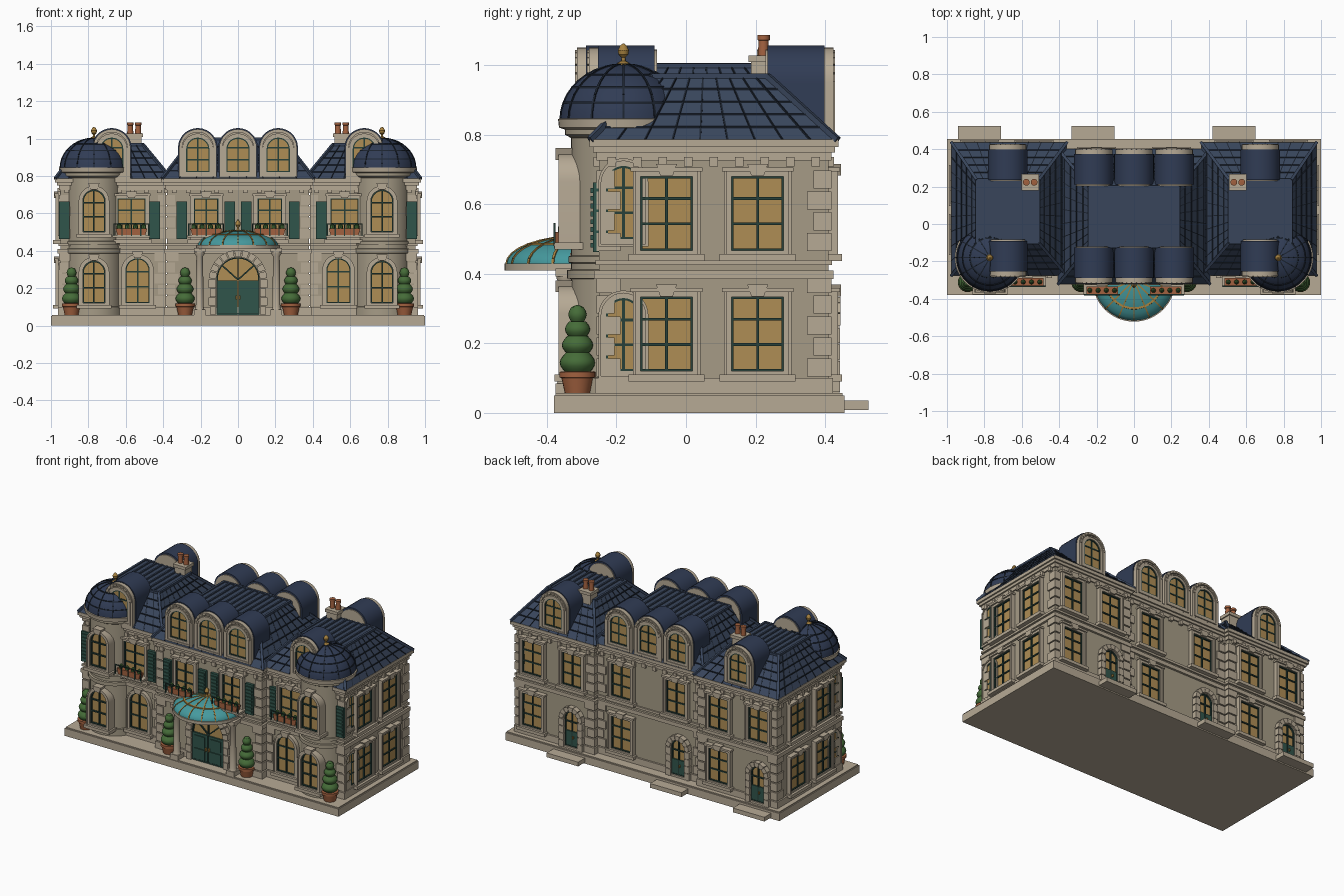
import bpy, bmesh
from math import pi, sin, cos, radians
from mathutils import Vector, Matrix

if "Cube" in bpy.data.objects:
    bpy.data.objects.remove(bpy.data.objects["Cube"])

COL = dict(stone=(.47, .40, .30), wall=(.38, .33, .24), slate=(.04, .06, .105), dome=(.03, .045, .09),
           seam=(.012, .018, .03), glass=(.43, .27, .09), sash=(.02, .05, .04), green=(.03, .09, .07),
           teal=(.06, .32, .34), clay=(.36, .12, .05), leaf=(.06, .15, .04), gold=(.38, .22, .05))
PARTS = {}
I = Matrix.Identity(4)


def at(x, y, z=0, deg=0):
    return Matrix.Translation((x, y, z)) @ Matrix.Rotation(radians(deg), 4, 'Z')


def loft(part, col, M, rings, wrap=False):
    bm = PARTS.setdefault((part, col), bmesh.new())
    vs = [[bm.verts.new(M @ Vector(p)) for p in r] for r in rings]
    n = len(vs[0])
    for a, b in zip(vs, vs[1:] + (vs[:1] if wrap else [])):
        for i in range(n):
            j = (i + 1) % n
            bm.faces.new((a[i], a[j], b[j], b[i]))
    if not wrap:
        bm.faces.new(vs[0])
        bm.faces.new(vs[-1])


def box(part, col, M, x0, x1, y0, y1, z0, z1):
    loft(part, col, M, [[(x0, y0, z), (x1, y0, z), (x1, y1, z), (x0, y1, z)] for z in (z0, z1)])


def prism(part, col, M, pts, y0, y1):
    loft(part, col, M, [[(x, y, z) for x, z in pts] for y in (y0, y1)])


def frame(part, col, M, inner, outer, y0, y1):
    loft(part, col, M, [[(x, y, z) for x, z in o] for o, y in
                        ((outer, y0), (outer, y1), (inner, y1), (inner, y0))], True)


def lathe(part, col, M, prof, n=32):
    loft(part, col, M, [[(r * cos(2 * pi * i / n), r * sin(2 * pi * i / n), z) for i in range(n)] for r, z in prof])


def beam(part, col, p, q, r):
    d = Vector(q) - Vector(p)
    M = Matrix.Translation(p) @ d.to_track_quat('Z', 'Y').to_matrix().to_4x4()
    box(part, col, M, -r, r, -r, r, 0, d.length)


def outline(w, z0, z1, arch, g=0.0):
    w, z0, z1 = w + g, z0 - g, z1 + g
    if not arch:
        return [(-w, z0), (w, z0), (w, z1), (-w, z1)]
    return [(-w, z0), (w, z0)] + [(w * cos(pi * i / 14), z1 - w + w * sin(pi * i / 14)) for i in range(15)]


# window in a wall frame: local x along the wall, -y outward
def window(M, w, z0, z1, arch=False, d=.022, back=.01, sill=True):
    o = lambda g: outline(w, z0, z1, arch, g)
    prism('window_glass', 'glass', M, o(0), -d * .3, back)
    frame('window_sash', 'sash', M, o(-.006), o(.001), -d * .7, back)
    frame('window_surround', 'stone', M, o(0), o(.02), -d, back)
    frame('window_moulding', 'stone', M, o(.014), o(.022), -d - .005, back)
    box('window_sash', 'sash', M, -.004, .004, -d * .65, 0, z0, z1)
    for t in (.36, .7):
        z = z0 + (z1 - z0) * t
        box('window_sash', 'sash', M, -w, w, -d * .6, 0, z - .004, z + .004)
    if sill:
        box('window_sill', 'stone', M, -w - .034, w + .034, -d - .016, back, z0 - .03, z0 - .01)
        if not arch:
            box('window_lintel', 'stone', M, -w - .028, w + .028, -d - .01, back, z1 + .014, z1 + .026)
        prism('keystone', 'stone', M, [(-.018, z1 + .002), (.018, z1 + .002), (.03, z1 + .036), (-.03, z1 + .036)],
              -d - .013, back)


# radial stones round an arch
def voussoirs(M, zc, r0, r1, y0, y1, n=9):
    for i in range(n):
        a, b = pi * i / n + .02, pi * (i + 1) / n - .02
        prism('arch_stones', 'stone', M, [(r * cos(t), zc + r * sin(t)) for r, t in
              ((r0, a), (r1, a), (r1, b), (r0, b))], y0, y1)


def shutter(M, x):
    box('shutter', 'green', M, x - .028, x + .028, -.018, 0, .462, .662)
    for i in range(8):
        z = .475 + i * .0225
        box('shutter_slats', 'green', M, x - .021, x + .021, -.024, -.01, z, z + .014)


def balcony(M):
    box('balcony_ledge', 'stone', M, -.1, .1, -.085, 0, .472, .485)
    prism('planter', 'clay', M, [(-.075, .485), (.075, .485), (.085, .52), (-.085, .52)], -.08, -.04)
    for i in range(4):
        x = -.066 + i * .044
        lathe('planter_flowers', 'leaf', M @ at(x, -.06), [(.002, .51), (.013, .52), (.013, .535), (.002, .548)], 8)
    box('balcony_rail', 'sash', M, -.095, .095, -.086, -.08, .54, .546)
    for x in (-.093, -.05, 0, .05, .093):
        box('balcony_rail', 'sash', M, x - .003, x + .003, -.086, -.08, .48, .545)


def dormer(M):
    o = lambda g: outline(.08, .80, 1.03, True, g)
    prism('dormer_barrel', 'dome', M, o(.026), .012, .175)
    prism('dormer_back', 'stone', M, o(.015), .17, .181)
    prism('dormer_face', 'stone', M, o(.018), -.002, .02)
    frame('dormer_hood', 'stone', M, o(.004), o(.02), -.014, .02)
    voussoirs(M, .95, .084, .094, -.019, 0, 11)
    window(M @ at(0, -.002), .062, .82, 1.005, True, .012, sill=False)


# one block of the house: walls, bands, quoins, dentils, mansard roof
def block(x0, x1, y0, y1, top, zt):
    def band(part, g, za, zb, col='stone'):
        box(part, col, I, x0 - g, x1 + g, y0 - g, y1 + g, za, zb)
    band('walls', 0, .05, .77, 'wall')
    for part, g, za, zb in (('plinth', .012, .05, .1), ('belt_course', .014, .385, .41), ('belt_course_upper', .01, .425, .44),
                            ('frieze', .008, .725, .75), ('cornice', .018, .748, .766), ('eaves', .028, .765, .786)):
        band(part, g, za, zb)
    for k in range(10):
        z, L = .105 + k * .06, (.062, .044)[k % 2]
        if .35 < z < .42:
            continue
        for cx, sx in ((x0, 1), (x1, -1)):
            for cy, sy in ((y0, 1), (y1, -1)):
                xs, ys = sorted((cx - sx * .008, cx + sx * L)), sorted((cy - sy * .008, cy + sy * L))
                box('quoins', 'stone', I, *xs, *ys, z, z + .052)
    for a, b, c, d, deg in ((x0, x1, y0, y1, 0), (y0, y1, x0, x1, 90)):
        n = round((b - a) / .075)
        for i in range(n):
            m = a + (b - a) * (i + .5) / n
            lim = (m - .012, m + .012, c - .016, d + .016)
            box('dentils', 'stone', I, *(lim if deg == 0 else lim[2:] + lim[:2]), .708, .735)
    g, (a, b, c, d) = .026, top
    B = [Vector(p) for p in ((x0 - g, y0 - g, .785), (x1 + g, y0 - g, .785), (x1 + g, y1 + g, .785), (x0 - g, y1 + g, .785))]
    T = [Vector(p) for p in ((a, c, zt), (b, c, zt), (b, d, zt), (a, d, zt))]
    loft('mansard_roof', 'slate', I, [B, T])
    for i in range(4):
        j = (i + 1) % 4
        beam('roof_hips', 'slate', B[i], T[i], .008)
        beam('roof_curb', 'slate', T[i], T[j], .007)
        for t in (.2, .4, .6, .8):
            beam('slate_courses', 'seam', B[i].lerp(T[i], t), B[j].lerp(T[j], t), .0025)
        for k in range(1, 9):
            beam('slate_joints', 'seam', B[i].lerp(B[j], k / 9), T[i].lerp(T[j], k / 9), .0025)
    n = round((b - a) / .042)
    for k in range(1, n):
        x = a + (b - a) * k / n
        box('roof_seams', 'slate', I, x - .005, x + .005, c, d, zt - .01, zt + .008)


# terrace, blocks and back steps
box('terrace', 'stone', I, -1, 1, -.38, .455, 0, .05)
box('terrace_edge', 'stone', I, -.995, .995, -.375, .45, .05, .057)
block(-.38, .38, -.295, .375, (-.24, .24, -.12, .2), .998)
for s in (-1, 1):
    block(*sorted((s * .95, s * .385)), -.25, .41, (*sorted((s * .84, s * .51)), -.1, .235), .968)

for s in (-1, 1):
    # front windows, shutters, balconies
    W = at(s * .57, -.25)
    window(W, .075, .47, .68)
    balcony(W)
    window(at(s * .537, -.25), .065, .12, .36, True)
    shutter(at(0, -.25), s * .445)
    shutter(at(0, -.25), s * .93)
    C = at(s * .17, -.295)
    window(C, .065, .47, .68)
    balcony(C)
    for x in (.3, .045):
        shutter(at(0, -.295), s * x)
    # side windows
    for y in (-.056, .206):
        for z in (.12, .467):
            window(at(s * .95, y, 0, s * 90), .075, z, z + .213)
    for z in (.12, .5):
        window(at(s * .95, -.18, 0, s * 90), .05, z, z + .21, True, .008, sill=False)
    # round corner tower with dome
    P = at(s * .77, -.18)
    lathe('tower', 'wall', P, [(.16, .05), (.16, .1), (.15, .102), (.15, .385), (.162, .387), (.162, .41), (.15, .412),
          (.15, .43), (.158, .432), (.158, .45), (.15, .452), (.15, .79), (.168, .8), (.168, .82)], 48)
    lathe('tower_cornice', 'stone', P, [(.16, .812), (.185, .82), (.188, .845), (.16, .85)], 48)
    prof = [(.18 * cos(t * pi / 20) + .001, .842 + .16 * sin(t * pi / 20)) for t in range(11)]
    lathe('tower_dome', 'dome', P, prof, 48)
    for k in range(12):
        pts = [P @ Vector((r * cos(k * pi / 6), r * sin(k * pi / 6), z)) for r, z in prof]
        for p, q in zip(pts, pts[1:]):
            beam('dome_ribs', 'seam', p, q, .003)
    for i in (2, 4, 6):
        r, z = prof[i]
        lathe('dome_rings', 'seam', P, [(r - .01, z - .003), (r + .003, z - .003), (r + .002, z + .003), (r - .01, z + .003)], 48)
    lathe('dome_finial', 'gold', P, [(.02, .995), (.018, 1.005), (.006, 1.012), (.006, 1.022), (.014, 1.03),
          (.016, 1.042), (.01, 1.055), (.002, 1.062)], 16)
    for z in (.12, .5):
        window(at(s * .77, -.33), .06, z, z + .225, True, .032, .06)
    # wing dormers, chimney
    dormer(at(s * .675, -.265))
    dormer(at(s * .675, .41, 0, 180))
    box('chimney', 'stone', I, s * .555 - .038, s * .555 + .038, .187, .26, .9, 1.01)
    box('chimney_cap', 'stone', I, s * .555 - .046, s * .555 + .046, .18, .267, 1.008, 1.028)
    for x in (-.021, .021):
        lathe('chimney_pots', 'clay', at(s * .555 + x, .223), [(.017, 1.025), (.014, 1.07), (.018, 1.072), (.018, 1.086), (.01, 1.087)], 16)
    # topiaries
    for x in (.89, .283):
        Q = at(s * x, -.312)
        lathe('topiary_pot', 'clay', Q, [(.036, .055), (.046, .1), (.052, .102), (.052, .118), (.03, .12)], 24)
        z = .115
        for r, h in ((.051, .058), (.045, .052), (.036, .046), (.026, .045)):
            lathe('topiary_tiers', 'leaf', Q, [(r * (.65 + .35 * sin(pi * i / 6)), z + h * i / 6) for i in range(7)], 24)
            z += h * .93
        lathe('topiary_tiers', 'leaf', Q, [(.017, z), (.012, z + .005), (.002, z + .008)], 24)
    # entrance columns
    K = at(s * .205, -.345)
    box('column_base', 'stone', K, -.03, .03, -.03, .03, .055, .085)
    lathe('column', 'stone', K, [(.026, .085), (.021, .1), (.018, .37), (.027, .385), (.027, .395)], 20)
    box('column_capital', 'stone', K, -.03, .03, -.03, .05, .392, .415)
for x in (-.215, 0, .215):
    dormer(at(x, -.3))
    dormer(at(x, .385, 0, 180))

# back windows, with arched doors in three bays
DOORS = (.535, -.22, -.825)
for x in (-.825, -.535, -.2, .2, .535, .825):
    y = .375 if abs(x) < .38 else .41
    window(at(x, y, 0, 180), .07, .467, .68)
    if min(abs(x - d) for d in DOORS) > .05:
        window(at(x, y, 0, 180), .07, .12, .333)
for x in DOORS:
    M = at(x, .375 if abs(x) < .38 else .41, 0, 180)
    window(M, .05, .07, .3, True, .026, sill=False)
    box('back_door', 'green', M, -.048, .048, -.016, 0, .058, .17)
    voussoirs(M, .25, .054, .085, -.034, 0, 7)
    for s in (-.068, .068):
        for k in range(4):
            box('door_jamb_stones', 'stone', M, s - .018, s + .018, -.032, 0, .06 + k * .047, .102 + k * .047)
    box('back_door_handle', 'gold', M, .006, .014, -.026, -.01, .125, .14)
    box('back_step', 'stone', I, x - .115, x + .115, .42, .525, .008, .036)

# main door
D = at(0, -.295)
prism('fanlight', 'glass', D, outline(.115, .06, .365, True), -.008, .01)
for s in (-1, 1):
    box('main_door', 'green', D, *sorted((s * .002, s * .113)), -.018, 0, .057, .24)
    for z in (.07, .155):
        box('door_panels', 'green', D, *sorted((s * .02, s * .096)), -.024, 0, z, z + .07)
    box('door_handles', 'gold', D, *sorted((s * .006, s * .014)), -.034, -.01, .14, .16)
    for k in range(4):
        box('door_jamb_stones', 'stone', D, *sorted((s * .117, s * (.15 + .008 * (k % 2)))), -.03, 0, .058 + k * .048, .102 + k * .048)
for a in (40, 90, 140):
    beam('fanlight_bars', 'sash', (0, -.308, .245), (.112 * cos(radians(a)), -.308, .25 + .112 * sin(radians(a))), .004)
frame('main_door_frame', 'sash', D, outline(.115, .06, .365, True, -.007), outline(.115, .06, .365, True), -.02, 0)
voussoirs(D, .25, .117, .155, -.032, 0, 11)

# glass half-dome canopy over the door
prof = [(.215 * cos(t * pi / 16) + .001, .428 + .08 * sin(t * pi / 16)) for t in range(9)]
ang = [pi + pi * i / 28 for i in range(29)]
def half(part, col, pf):
    loft(part, col, at(0, -.3), [[(r * cos(a), r * sin(a), z) for r, z in pf] for a in ang])
half('canopy_glass', 'teal', [(.001, .42), (.215, .42)] + prof)
half('canopy_rim', 'stone', [(.001, .41), (.222, .41), (.222, .43), (.001, .424)])
for k in range(9):
    a = pi + pi * k / 8
    pts = [Vector((r * cos(a), -.3 + r * sin(a), z)) for r, z in prof]
    for p, q in zip(pts, pts[1:]):
        beam('canopy_ribs', 'gold', p, q, .0035)
r, z = prof[4]
half('canopy_ring', 'gold', [(r - .008, z - .004), (r + .004, z - .004), (r + .003, z + .004), (r - .008, z + .004)])
lathe('canopy_finial', 'gold', at(0, -.325), [(.016, .5), (.006, .515), (.006, .525), (.014, .537), (.012, .552), (.002, .566)], 16)

# turn the gathered parts into objects
for c, rgb in COL.items():
    bpy.data.materials.new(c).diffuse_color = (*rgb, 1)
for (name, col), bm in PARTS.items():
    bmesh.ops.recalc_face_normals(bm, faces=bm.faces)
    me = bpy.data.meshes.new(name)
    bm.to_mesh(me)
    bm.free()
    me.materials.append(bpy.data.materials[col])
    ob = bpy.data.objects.new(name, me)
    bpy.context.collection.objects.link(ob)
    ob.select_set(True)
    bpy.context.view_layer.objects.active = ob
bpy.ops.object.shade_smooth_by_angle(angle=radians(32))

for m in bpy.data.materials:
    if m.users and not m.is_grease_pencil:
        m.use_nodes = True
        m.node_tree.nodes["Principled BSDF"].inputs["Base Color"].default_value = m.diffuse_color
